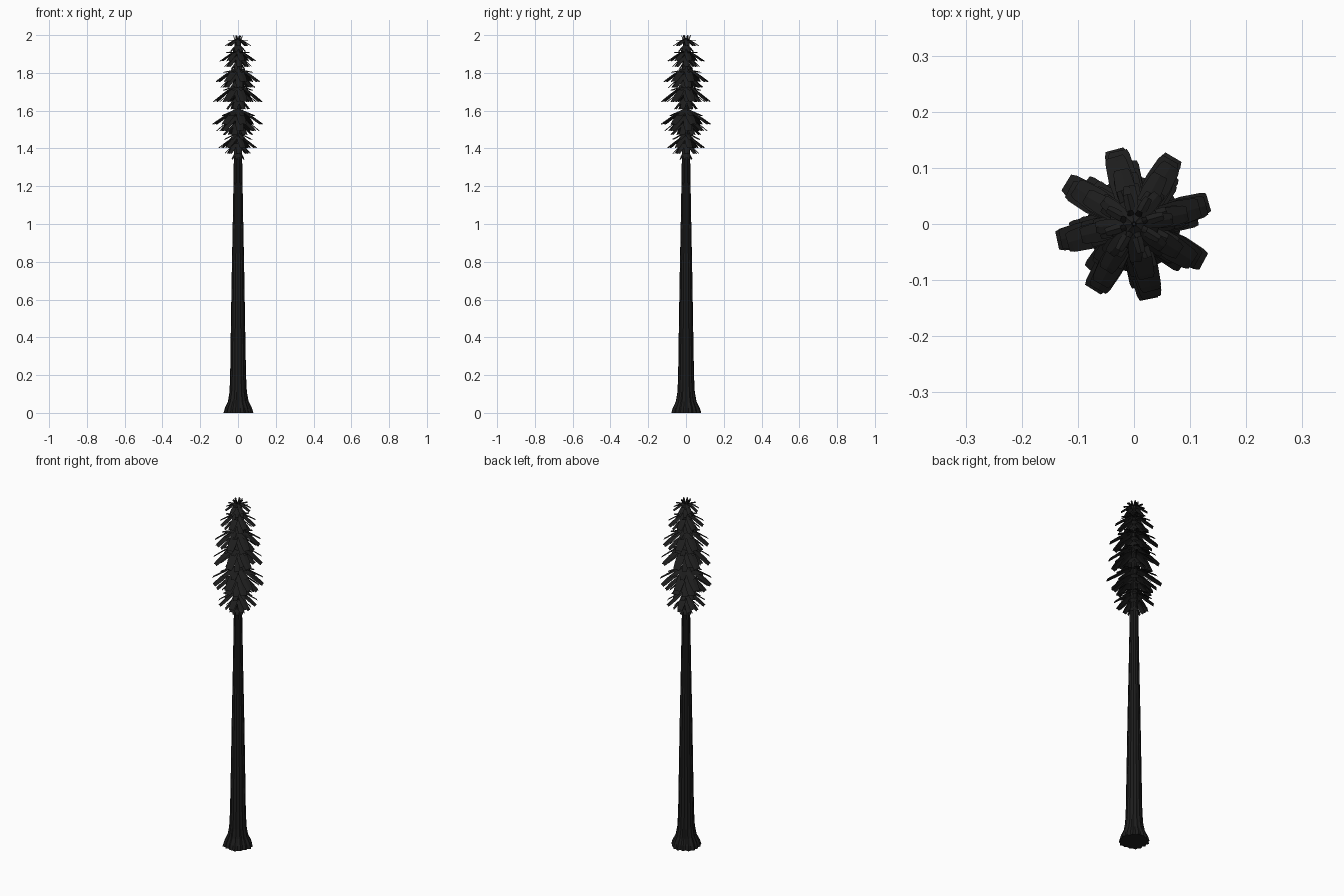
import bpy, bmesh, math, random
from mathutils import Vector

if "Cube" in bpy.data.objects:
    bpy.data.objects.remove(bpy.data.objects["Cube"])

random.seed(4)
TAU = math.tau


def material(name, col):
    m = bpy.data.materials.new(name)
    m.diffuse_color = (*col, 1)
    m.use_nodes = True
    m.node_tree.nodes["Principled BSDF"].inputs["Base Color"].default_value = m.diffuse_color
    return m


bark = material("dark_bark", (0.012, 0.012, 0.012))
leaf = material("dark_needles", (0.012, 0.012, 0.012))


def finish(name, bm, mat):
    me = bpy.data.meshes.new(name)
    bm.to_mesh(me)
    bm.free()
    ob = bpy.data.objects.new(name, me)
    bpy.context.collection.objects.link(ob)
    me.materials.append(mat)
    return ob


# Trunk: fluted column with a flared foot and a long taper
profile = [(0, .079), (.025, .072), (.06, .055), (.11, .046), (.2, .042), (.45, .038),
           (.75, .033), (1.05, .027), (1.35, .022), (1.6, .015), (1.8, .010), (1.985, .003)]
N = 32
bm = bmesh.new()
rings = []
for z, r in profile:
    flute = .05 + .06 * max(0, 1 - z / .15)
    ring = []
    for i in range(N):
        a = TAU * i / N
        k = r * (1 - flute * (i % 2) + .04 * math.sin(5 * a + 1) * max(0, 1 - z / .3))
        ring.append(bm.verts.new((k * math.cos(a), k * math.sin(a), z)))
    rings.append(ring)
for lo, hi in zip(rings, rings[1:]):
    for i in range(N):
        j = (i + 1) % N
        bm.faces.new((lo[i], lo[j], hi[j], hi[i]))
bm.faces.new(rings[0][::-1])
bm.faces.new(rings[-1])
finish("trunk", bm, bark)


def add_frond(bm, ang, z0, r1, z1, w):
    """Flat drooping blade from the trunk out to radius r1, slightly ridged along its middle."""
    out = Vector((math.cos(ang), math.sin(ang), 0))
    side = Vector((-out.y, out.x, 0))
    rows = []
    for t, k in ((0, .35), (.3, .85), (.65, 1), (.93, .85), (1, .7)):
        mid = out * (.004 + (r1 - .004) * t)
        mid.z = z0 + (z1 - z0) * t ** 1.1
        rows.append([bm.verts.new(mid + side * (s * w * k / 2) - Vector((0, 0, .004 * abs(s))))
                     for s in (-1, 0, 1)])
    for a, b in zip(rows, rows[1:]):
        for i in range(2):
            bm.faces.new((a[i], b[i], b[i + 1], a[i + 1]))


# Foliage tiers: root height, tip radius, tip height, blade width
tiers = {
    "crown_tier": [(1.955, .026, 2.0, .012), (1.975, .055, 1.975, .018),
                   (1.985, .07, 1.945, .026), (1.955, .045, 1.915, .022)],
    "upper_tier": [(1.91, .065, 1.91, .02), (1.925, .10, 1.865, .036),
                   (1.895, .075, 1.835, .032), (1.87, .04, 1.82, .02)],
    "upper_middle_tier": [(1.82, .085, 1.805, .026), (1.835, .125, 1.755, .045),
                          (1.80, .095, 1.725, .04), (1.775, .05, 1.71, .028)],
    "middle_tier": [(1.735, .085, 1.71, .028), (1.745, .136, 1.65, .046),
                    (1.715, .10, 1.65, .042), (1.68, .065, 1.61, .03)],
    "lower_middle_tier": [(1.61, .095, 1.575, .03), (1.615, .142, 1.53, .047),
                          (1.58, .115, 1.495, .044), (1.545, .085, 1.475, .036)],
    "lower_tier": [(1.485, .08, 1.45, .026), (1.475, .105, 1.405, .036),
                   (1.44, .07, 1.375, .032), (1.40, .035, 1.345, .02)],
}
for name, layers in tiers.items():
    bm = bmesh.new()
    for n, (z0, r1, z1, w) in enumerate(layers):
        turn = math.radians((6, 0, -9, 14)[n])
        for i in range(8):
            a = math.radians(14) + TAU * i / 8 + turn + random.uniform(-.05, .05)
            add_frond(bm, a, z0, r1 * random.uniform(.96, 1), z1, w)
    finish(name, bm, leaf)
